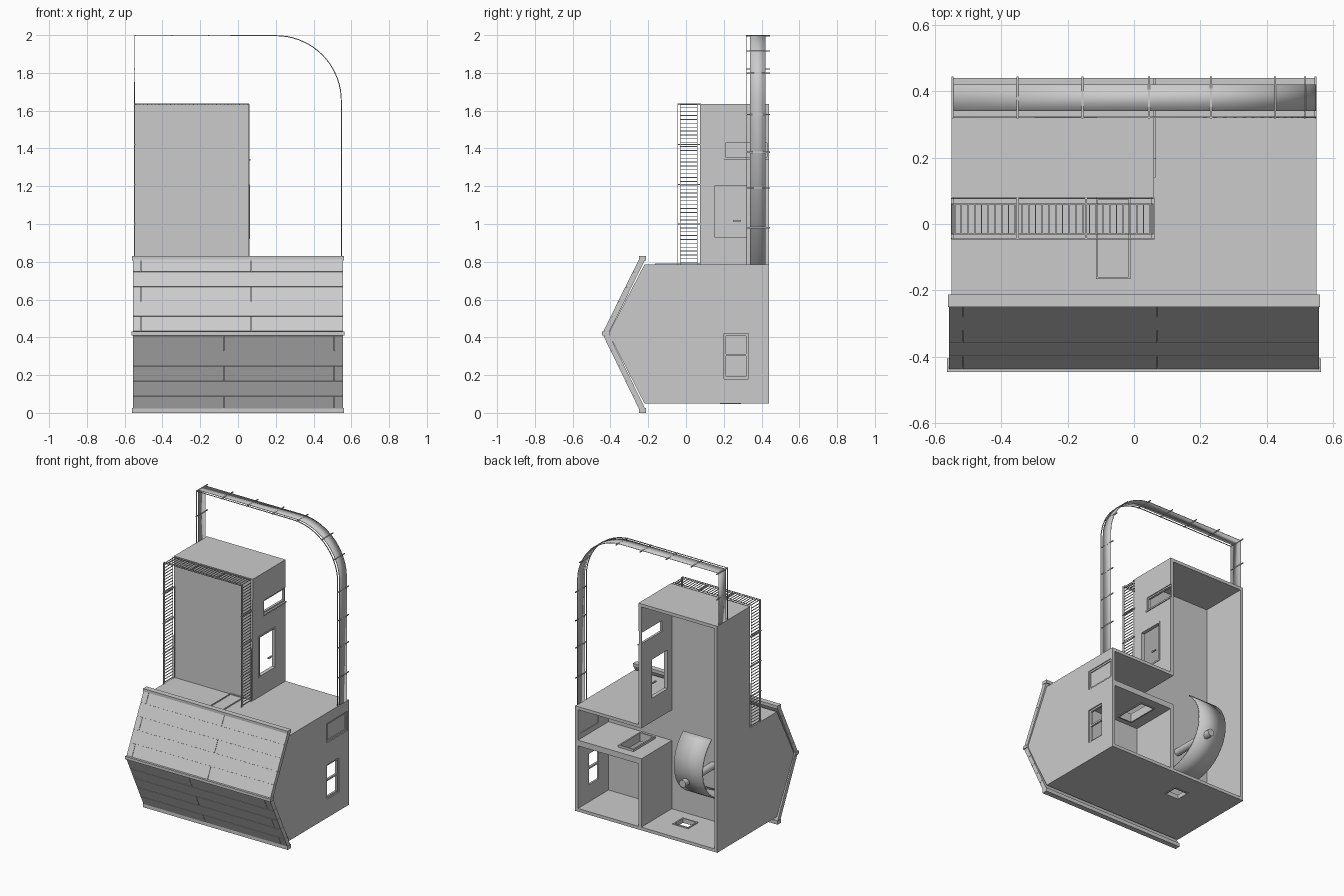
import bpy, bmesh, math
from mathutils import Vector

cube = bpy.data.objects.get("Cube")
if cube:
    bpy.data.objects.remove(cube, do_unlink=True)

grey = bpy.data.materials.new("plain grey")
grey.use_nodes = True
grey.diffuse_color = (0.6, 0.6, 0.6, 1)
grey.node_tree.nodes["Principled BSDF"].inputs["Base Color"].default_value = (0.6, 0.6, 0.6, 1)


def finish(name, bm):
    bmesh.ops.recalc_face_normals(bm, faces=bm.faces)
    mesh = bpy.data.meshes.new(name)
    bm.to_mesh(mesh)
    bm.free()
    mesh.materials.append(grey)
    obj = bpy.data.objects.new(name, mesh)
    bpy.context.collection.objects.link(obj)
    return obj


def add_box(bm, x, y, z):
    verts = bmesh.ops.create_cube(bm, size=1)["verts"]
    for v in verts:
        v.co = Vector([(r[0] + r[1]) / 2 + c * (r[1] - r[0]) for r, c in zip((x, y, z), v.co)])


def boxes(name, *ranges):
    bm = bmesh.new()
    for r in ranges:
        add_box(bm, *r)
    return finish(name, bm)


def prism(name, profile, x0, x1):
    """Extrude a (y, z) outline along x."""
    bm = bmesh.new()
    face = bm.faces.new([bm.verts.new((x0, y, z)) for y, z in profile])
    new = bmesh.ops.extrude_face_region(bm, geom=[face])["geom"]
    bmesh.ops.translate(bm, vec=(x1 - x0, 0, 0), verts=[g for g in new if isinstance(g, bmesh.types.BMVert)])
    return finish(name, bm)


def cut(obj, *ranges):
    """Cut box openings out of a part."""
    for r in ranges:
        cutter = boxes("cutter", r)
        cutter.hide_render = True
        mod = obj.modifiers.new("opening", "BOOLEAN")
        mod.operation, mod.solver, mod.object = "DIFFERENCE", "EXACT", cutter
        bpy.context.view_layer.update()
        graph = bpy.context.evaluated_depsgraph_get()
        mesh = bpy.data.meshes.new_from_object(obj.evaluated_get(graph))
        obj.modifiers.clear()
        obj.data = mesh
        bpy.data.objects.remove(cutter, do_unlink=True)


def frame(name, x, y, z, w=0.012, rail=None):
    """Rectangular frame lying in the yz plane."""
    parts = [(x, (y[0], y[0] + w), z), (x, (y[1] - w, y[1]), z),
             (x, y, (z[0], z[0] + w)), (x, y, (z[1] - w, z[1]))]
    if rail:
        parts.append((x, y, (rail, rail + w)))
    return boxes(name, *parts)


def flat_frame(name, x, y, z, w=0.01):
    return boxes(name, (x, (y[0], y[0] + w), z), (x, (y[1] - w, y[1]), z),
                 ((x[0], x[0] + w), y, z), ((x[1] - w, x[1]), y, z))


def strip(name, path, y0, y1, thick):
    """Thin band following an (x, z) path."""
    bm = bmesh.new()
    rows = [[bm.verts.new((x, y, z)) for y in (y0, y1)] for x, z in path]
    for a, b in zip(rows, rows[1:]):
        bm.faces.new((a[0], a[1], b[1], b[0]))
    obj = finish(name, bm)
    mod = obj.modifiers.new("thickness", "SOLIDIFY")
    mod.thickness, mod.offset = thick, 0
    obj.data.polygons.foreach_set("use_smooth", [len(path) > 6] * len(obj.data.polygons))
    return obj


W, BACK, MID, TOP, T = 0.55, 0.44, 0.08, 0.785, 0.022
LOW, ROOF, TX = 0.05, 1.635, 0.06

# Faceted front block
prism("front_block", [(MID + T, LOW), (MID + T, TOP), (-0.22, TOP), (-0.41, 0.42), (-0.22, LOW)], -W, W)

# Lower storey shell, open at the back
floor = boxes("floor", ((-W, W), (MID, BACK), (LOW, LOW + T)))
cut(floor, ((-0.21, -0.11), (0.19, 0.28), (0, 0.2)))
flat_frame("floor_hatch_frame", (-0.22, -0.10), (0.18, 0.29), (LOW - 0.003, LOW + T + 0.006))
boxes("lower_roof", ((TX - T, W), (MID, BACK), (TOP - T, TOP)))
side = boxes("window_wall", ((W - T, W), (MID, BACK), (LOW, TOP)))
cut(side, ((0.5, 0.6), (0.2, 0.33), (0.18, 0.42)), ((0.5, 0.6), (0.2, 0.425), (0.575, 0.71)))
frame("lower_window_frame", (W - T, W - 0.008), (0.2, 0.33), (0.18, 0.42), rail=0.3)
frame("upper_window_frame", (W - T, W - 0.006), (0.2, 0.425), (0.575, 0.71))
boxes("upper_window_pane", ((W - 0.018, W - 0.012), (0.2, 0.425), (0.575, 0.71)))
boxes("room_divider", ((TX - T, TX), (MID, BACK), (LOW, 0.55)))
mezzanine = boxes("mezzanine_floor", ((TX - T, W), (MID, BACK), (0.51, 0.55)))
cut(mezzanine, ((0.15, 0.25), (0.15, 0.37), (0.4, 0.7)))
flat_frame("mezzanine_hatch_frame", (0.14, 0.26), (0.14, 0.38), (0.505, 0.565))

# Tower
boxes("tower_left_wall", ((-W, -W + T), (MID, BACK), (LOW, ROOF)))
boxes("tower_front_wall", ((-W, TX), (MID, MID + T), (TOP - T, ROOF)))
boxes("tower_roof", ((-W, TX), (MID, BACK), (ROOF - T, ROOF)))
wall = boxes("tower_door_wall", ((TX - T, TX), (MID, BACK), (TOP - T, ROOF)))
cut(wall, ((0, 0.1), (0.14, 0.33), (0.92, 1.21)), ((0, 0.1), (0.2, 0.5), (1.345, 1.44)))
frame("door_frame", (TX - T, TX + 0.004), (0.14, 0.33), (0.92, 1.21), 0.01)
boxes("door_handle", ((TX - 0.006, TX + 0.004), (0.25, 0.29), (1.012, 1.02)))
frame("tower_window_frame", (TX - T, TX - 0.006), (0.2, 0.44), (1.345, 1.44), 0.01)
boxes("tower_window_sill", ((TX - T, TX + 0.006), (0.195, BACK), (1.335, 1.345)))

# Roof hatch
flat_frame("roof_hatch_frame", (-0.115, -0.01), (-0.165, MID), (TOP, TOP + 0.006), 0.006)

# Interior chute and its pole
bm = bmesh.new()
rows = []
for i in range(17):
    t = math.radians(-95 + i * 9)
    y, z = 0.12 + 0.3 * math.cos(t), 0.56 + 0.27 * math.sin(t)
    rows.append([bm.verts.new((x, y, z)) for x in (-0.42, -0.2)])
for a, b in zip(rows, rows[1:]):
    bm.faces.new((a[0], a[1], b[1], b[0])).smooth = True
chute = finish("interior_chute", bm)
chute.modifiers.new("thickness", "SOLIDIFY").thickness = 0.008
bpy.ops.mesh.primitive_cylinder_add(vertices=24, radius=0.025, depth=0.34, location=(-0.28, 0.27, 0.46),
                                    rotation=(math.pi / 2, 0, 0))
pole = bpy.context.object
pole.name = "interior_pole"
pole.data.materials.append(grey)
bpy.ops.object.shade_smooth_by_angle()

# Plank cladding on the two sloping front faces
def cladding(name, start, end, seams):
    a, b = Vector(start), Vector(end)
    along = (b - a).normalized()
    out = Vector((-abs(along.y), along.x if along.y > 0 else -along.x))
    prism(name + "_backing", [a, b, b + out * 0.022, a + out * 0.022], -0.555, 0.555)
    step = (b - a) / 5
    for row in range(5):
        lo = a + step * row + along * 0.001
        hi = a + step * (row + 1) - along * 0.001
        edges = [-0.558] + (seams if row % 2 == 0 else []) + [0.558]
        for n, (x0, x1) in enumerate(zip(edges, edges[1:])):
            prism(f"{name}_plank_{row}_{n}", [lo, hi, hi + out * 0.03, lo + out * 0.03],
                  x0 + 0.001, x1 - 0.001)


cladding("upper_cladding", (-0.41, 0.42), (-0.216, 0.812), [-0.515, 0.07])
cladding("lower_cladding", (-0.41, 0.42), (-0.216, 0.022), [-0.075, 0.51])
boxes("ridge_bead", ((-0.563, 0.563), (-0.445, -0.405), (0.41, 0.43)))
boxes("cladding_trims", ((-0.56, 0.56), (-0.25, -0.212), (0.808, 0.83)),
      ((-0.56, 0.56), (-0.25, -0.212), (0, 0.026)))

# Slatted trellis around the tower front
trellis = [(-W + 0.003, TOP), (-W + 0.003, ROOF), (TX - 0.003, ROOF), (TX - 0.003, TOP)]
for n, y in enumerate((-0.044, -0.03, 0.06, 0.077)):
    strip(f"trellis_rail_{n}", trellis, y - 0.002, y + 0.002, 0.005)
slats = []
for i in range(30):
    x = -W + 0.01 + i * 0.0203
    slats.append(((x - 0.002, x + 0.002), (-0.03, 0.06), (ROOF - 0.004, ROOF)))
for i in range(41):
    z = TOP + 0.01 + i * 0.0205
    for x in (-W + 0.003, TX - 0.003):
        slats.append(((x - 0.002, x + 0.002), (-0.03, 0.06), (z - 0.002, z + 0.002)))
boxes("trellis_slats", *slats)
ties = [((x - 0.003, x + 0.003), (-0.046, 0.08), (ROOF - 0.005, ROOF + 0.002)) for x in (-0.35, -0.145)]
ties += [((x - 0.004, x + 0.004), (-0.046, 0.08), (z - 0.003, z + 0.003))
         for x in (-W + 0.003, TX - 0.003) for z in (1.0, 1.21, 1.42)]
boxes("trellis_ties", *ties)

# Tall arched band with a side rail and cross ties
R, CX, PEAK = 0.345, 0.202, 1.997
arc = [(CX + R * math.sin(t), PEAK - R + R * math.cos(t))
       for t in (math.radians(i * 5) for i in range(19))]
path = [(-W + 0.003, ROOF), (-W + 0.003, PEAK)] + arc + [(CX + R, TOP)]
strip("arch_band", path, 0.34, 0.42, 0.004)
strip("arch_rail", path, 0.319, 0.323, 0.005)
spots = [(x, PEAK) for x in (-W + 0.004, -0.35, -0.155, 0.045)] + [arc[1], arc[8], arc[13]]
spots += [(CX + R, z) for z in (1.58, 1.38, 1.19, 0.98)] + [(-W + 0.003, 1.82)]
boxes("arch_ties", *[((x - 0.003, x + 0.003), (0.317, 0.444), (z - 0.003, z + 0.003)) for x, z in spots])
